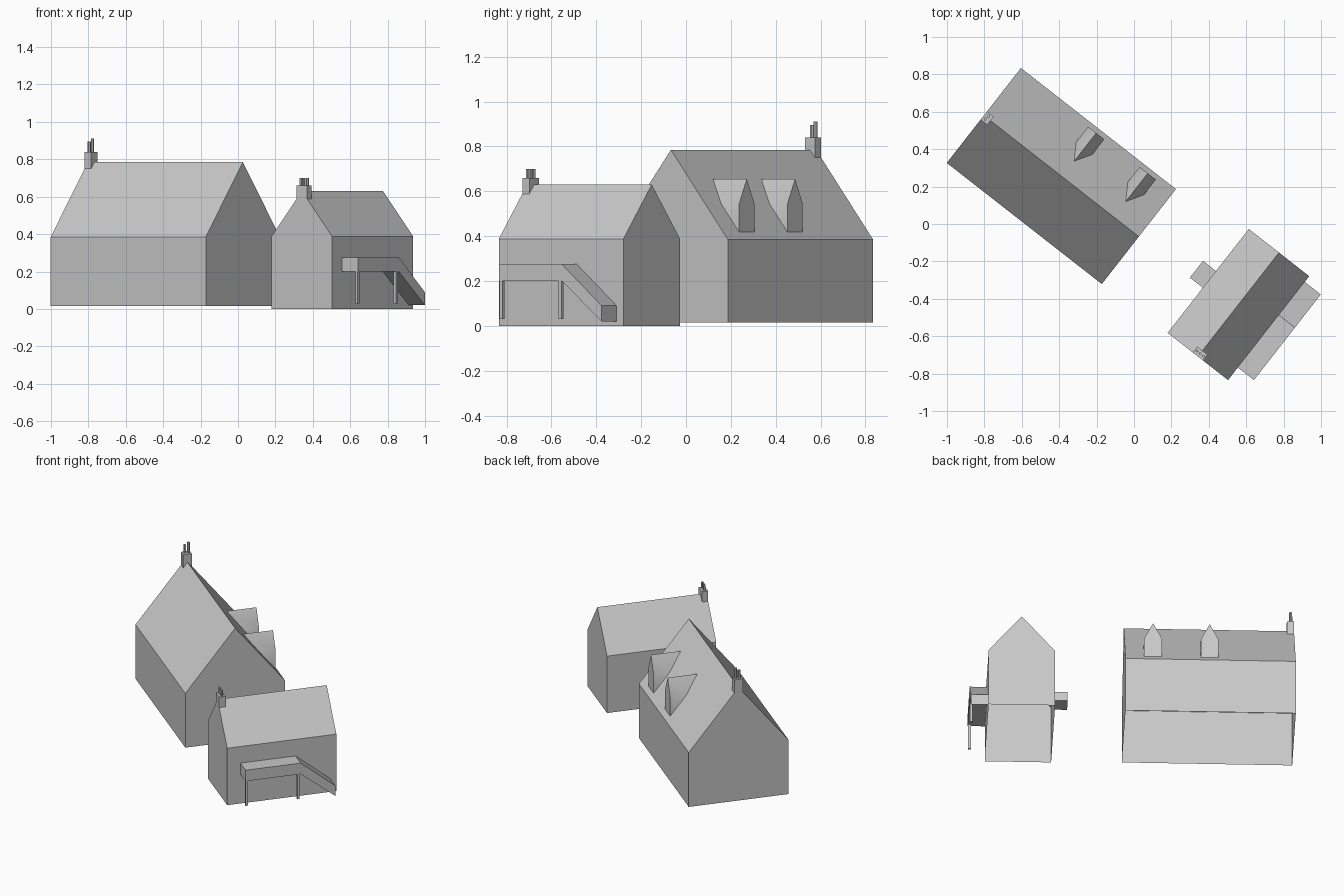
import bpy, bmesh, math
from mathutils import Matrix, Vector

if "Cube" in bpy.data.objects:
    bpy.data.objects.remove(bpy.data.objects["Cube"])

# Both houses share one plan grid, turned 38 degrees clockwise
TURN = Matrix.Rotation(math.radians(-38), 4, 'Z')

grey = bpy.data.materials.new("plain grey")
grey.diffuse_color = (0.58, 0.58, 0.58, 1)
grey.use_nodes = True
grey.node_tree.nodes["Principled BSDF"].inputs["Base Color"].default_value = grey.diffuse_color


def finish(name, bm):
    bm.transform(TURN)
    mesh = bpy.data.meshes.new(name)
    bm.to_mesh(mesh)
    bm.free()
    mesh.materials.append(grey)
    obj = bpy.data.objects.new(name, mesh)
    bpy.context.collection.objects.link(obj)
    return obj


def prism(name, profile, axis, start, end, open_base=False, cut=None):
    """Extrude a (across, z) profile along local 'x' or 'y'."""
    def place(p, d):
        return Vector((d, p[0], p[1])) if axis == 'x' else Vector((p[0], d, p[1]))
    bm = bmesh.new()
    near = [bm.verts.new(place(p, start)) for p in profile]
    far = [bm.verts.new(place(p, end)) for p in profile]
    bm.faces.new(near)
    bm.faces.new(far[::-1])
    n = len(profile)
    for i in range(n):
        j = (i + 1) % n
        bm.faces.new((near[j], near[i], far[i], far[j]))
    bmesh.ops.recalc_face_normals(bm, faces=bm.faces)
    if open_base:
        base = [f for f in bm.faces if f.normal.z < -0.9]
        bmesh.ops.delete(bm, geom=base, context='FACES_ONLY')
    if cut:
        bmesh.ops.bisect_plane(bm, geom=bm.verts[:] + bm.edges[:] + bm.faces[:],
                               plane_co=cut[0], plane_no=cut[1], clear_inner=True)
    return finish(name, bm)


def gable(lo, hi, base, eaves, ridge):
    return [(lo, base), (hi, base), (hi, eaves), ((lo + hi) / 2, ridge), (lo, eaves)]


def box(name, x0, x1, y0, y1, z0, z1):
    return prism(name, [(x0, z0), (x1, z0), (x1, z1), (x0, z1)], 'y', y0, y1)


def pot(name, x, y, z0, z1, r):
    bm = bmesh.new()
    bmesh.ops.create_cone(bm, cap_ends=True, segments=6, radius1=r, radius2=r, depth=z1 - z0,
                          matrix=Matrix.Translation((x, y, (z0 + z1) / 2)))
    return finish(name, bm)


# Large house, open underneath
prism("large_house", gable(-0.359, 0.285, 0.015, 0.385, 0.785), 'x', -0.990, 0.062, open_base=True)

# Dormers on its rear roof slope, trimmed where they meet the roof
slope = (Vector((0, -0.037, 0.785)), Vector((0, 0.4, 0.322)).normalized())
for i, x in enumerate((-0.459, -0.109)):
    dormer = prism(f"dormer_{i + 1}", gable(x - 0.055, x + 0.055, 0.40, 0.545, 0.655),
                   'y', -0.03, 0.259, cut=slope)
    bpy.ops.object.select_all(action='DESELECT')
    dormer.select_set(True)
    bpy.context.view_layer.objects.active = dormer
    bpy.ops.object.shade_smooth_by_angle(angle=math.radians(30))

# Large house chimney with two pots
box("large_chimney", -0.990, -0.945, -0.065, -0.009, 0.745, 0.84)
pot("large_chimney_pot_1", -0.972, -0.047, 0.835, 0.895, 0.009)
pot("large_chimney_pot_2", -0.968, -0.024, 0.835, 0.91, 0.009)

# Small house, ridge at right angles to the large one, open underneath
prism("small_house", gable(0.500, 0.910, 0.0, 0.388, 0.63), 'y', -0.348, 0.357, open_base=True)

# Small house chimney with three pots
box("small_chimney", 0.670, 0.740, -0.348, -0.308, 0.585, 0.66)
for i, x in enumerate((0.683, 0.705, 0.727)):
    pot(f"small_chimney_pot_{i + 1}", x, -0.328, 0.655, 0.70, 0.0075)

# Porch canopy: flat part, then a slope down to the ground
prism("porch_canopy", [(-0.263, 0.2), (0.093, 0.2), (0.318, 0.02), (0.318, 0.09),
                       (0.093, 0.275), (-0.263, 0.275)], 'x', 0.910, 1.019)
for i, y in enumerate((-0.253, 0.080)):
    box(f"porch_post_{i + 1}", 1.000, 1.016, y - 0.008, y + 0.008, 0.03, 0.2)

# Small box projecting from the opposite wall
box("wall_box", 0.412, 0.500, -0.042, 0.072, 0.2, 0.26)
